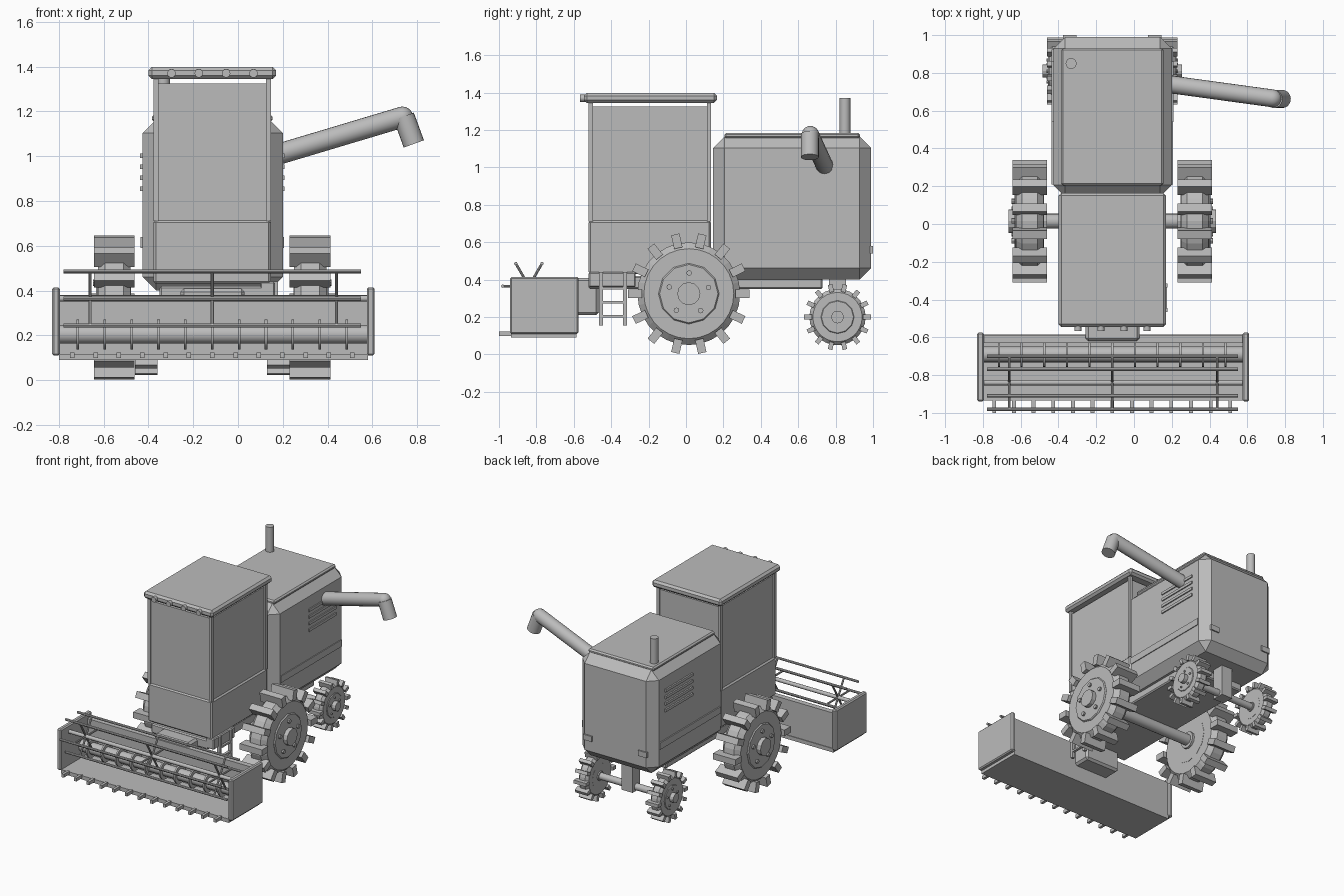
import bpy, math
from mathutils import Vector, Matrix

if "Cube" in bpy.data.objects:
    bpy.data.objects.remove(bpy.data.objects["Cube"])

CX = -0.115  # centre line of the machine
grey = bpy.data.materials.new("plain grey")
grey.diffuse_color = (0.5, 0.5, 0.5, 1)
grey.use_nodes = True
grey.node_tree.nodes["Principled BSDF"].inputs["Base Color"].default_value = grey.diffuse_color


def add(name, verts, faces, smooth=False):
    me = bpy.data.meshes.new(name)
    me.from_pydata(verts, [], faces)
    me.materials.append(grey)
    ob = bpy.data.objects.new(name, me)
    bpy.context.collection.objects.link(ob)
    if smooth:
        bpy.ops.object.select_all(action='DESELECT')
        ob.select_set(True)
        bpy.context.view_layer.objects.active = ob
        bpy.ops.object.shade_smooth_by_angle(angle=math.radians(40))
    return ob


def box(name, x, y, z, bevel=0):
    v = [(a, b, c) for a in x for b in y for c in z]
    f = [(0, 1, 3, 2), (4, 6, 7, 5), (0, 4, 5, 1), (2, 3, 7, 6), (0, 2, 6, 4), (1, 5, 7, 3)]
    ob = add(name, v, f)
    if bevel:
        m = ob.modifiers.new("bevel", 'BEVEL')
        m.width, m.segments = bevel, 1
    return ob


def lathe(name, profile, a, b, n=16, smooth=True, turn=0.0):
    """Turn (distance, radius) points around the axis from a towards b."""
    a, b = Vector(a), Vector(b)
    rot = (b - a).to_track_quat('Z', 'Y').to_matrix().to_4x4()
    mat = Matrix.Translation(a) @ rot
    v, f = [], []
    for d, r in profile:
        for i in range(n):
            t = 2 * math.pi * (i + turn) / n
            v.append(mat @ Vector((r * math.cos(t), r * math.sin(t), d)))
    for k in range(len(profile) - 1):
        for i in range(n):
            j = (i + 1) % n
            f.append((k * n + i, k * n + j, k * n + n + j, k * n + n + i))
    f.append(tuple(reversed(range(n))))
    f.append(tuple(range(len(v) - n, len(v))))
    return add(name, v, f, smooth)


def rod(name, a, b, r, n=16, smooth=True):
    length = (Vector(b) - Vector(a)).length
    return lathe(name, [(0, r), (length, r)], a, b, n, smooth)


def wheel(name, side, off, y, z, r, w, hub_out):
    """Lugged wheel; off is the distance of its middle from the centre line."""
    x, h = CX + side * off, w / 2
    tyre, rim = r * 0.845, r * 0.7
    lathe(name + "_tyre",
          [(-h * .8, rim), (-h * .8, r * .74), (-h * .45, tyre), (h * .45, tyre), (h * .8, r * .74), (h * .8, rim)],
          (x, y, z), (x + side, y, z), 28, False)
    lathe(name + "_disc", [(-h * .82, r * .5), (h * .82, r * .5), (h * .9, r * .48)], (x, y, z), (x + side, y, z), 12, False)
    rod(name + "_hub", (x - side * h, y, z), (x + side * (h + hub_out), y, z), r * .19, 12, False)
    for i in range(5):
        t = math.tau * i / 5 + .3
        by, bz = y + r * .34 * math.cos(t), z + r * .34 * math.sin(t)
        rod(name + "_bolt", (x, by, bz), (x + side * h * 1.05, by, bz), r * .045, 8, False)
    for i in range(14):
        lug = box(name + "_lug", (-h, h), (r * .77, r), (-r * .07, r * .07))
        lug.matrix_world = Matrix.Translation((x, y, z)) @ Matrix.Rotation(math.tau * i / 14, 4, 'X')


# Rear body with lid, side louvres, trim strips and tail lamps
box("body", (-.427, .2), (.144, .99), (.4, 1.165), .062)
box("body_lid", (-.385, .155), (.205, .93), (1.155, 1.185), .01)
for s in (-1, 1):
    x = CX + s * .313
    for i in range(4):
        z = .855 + i * .049
        box("louvre", (x - .01, x + .01), (.54, .86), (z - .01, z + .01))
    box("trim_strip", (x - .008, x + .008), (.21, .925), (.59, .64))
    xl = CX + s * .225
    box("tail_lamp", (xl - .035, xl + .035), (.98, 1), (.54, .58))
rod("exhaust", (-.333, .85, 1.15), (-.333, .85, 1.37), .029)

# Cabin: lower shell, window box, corner posts, roof and roof lamps
box("cabin_base", (-.377, .147), (-.52, .134), (.43, .715), .01)
box("cabin_windows", (-.367, .137), (-.511, .125), (.71, 1.325))
for x in (-.377, .125):
    for y in (-.52, .112):
        box("cabin_post", (x, x + .022), (y, y + .022), (.71, 1.35))
box("cabin_roof", (-.4, .17), (-.545, .165), (1.345, 1.398), .015)
for i in range(4):
    x = -.297 + i * .122
    rod("roof_lamp", (x, -.53, 1.37), (x, -.566, 1.37), .019, 12)

# Chassis, axles and rear axle support
box("chassis", (-.35, .12), (-.52, .73), (.35, .42), .008)
rod("front_axle", (CX - .45, .015, .325), (CX + .45, .015, .325), .04)
rod("rear_axle", (CX - .3, .81, .2), (CX + .3, .81, .2), .025)
box("axle_support", (CX - .045, CX + .045), (.765, .855), (.17, .42))

# Wheels
for s in (-1, 1):
    wheel("front_wheel", s, .437, .015, .325, .325, .182, .022)
    wheel("rear_wheel", s, .295, .81, .2, .178, .1, .025)

# Ladder and step platform
box("ladder_platform", (.1, .165), (-.52, -.27), (.36, .44), .006)
for y in (-.465, -.336):
    box("ladder_rail", (.155, .178), (y, y + .02), (.155, .44))
for z in (.205, .28, .355):
    box("ladder_rung", (.157, .176), (-.46, -.32), (z - .007, z + .007))

# Unloading pipe with elbow and spout
P, Q = (.15, .745, 1.0), (.735, .665, 1.175)
rod("unloading_pipe", P, Q, .047, 20)
ball = [(.047 * math.cos(t), max(.047 * math.sin(t), .001)) for t in [math.pi * (1 - i / 8) for i in range(9)]]
lathe("pipe_elbow", ball, Q, (.79, .662, 1.055), 20)
rod("pipe_spout", (.74, .662, 1.178), (.785, .662, 1.055), .048, 20)

# Feeder housing and header trough
box("feeder", (-.257, .03), (-.62, -.465), (.21, .41), .015)
box("header_floor", (-.8, .58), (-.935, -.585), (.09, .118))
box("header_back", (-.8, .58), (-.63, -.59), (.1, .38))
for x in (-.83, .575):
    box("header_end", (x, x + .035), (-.94, -.575), (.11, .415), .008)
for i in range(13):
    x = -.74 + i * 1.25 / 12
    box("cutter_tooth", (x - .01, x + .01), (-1, -.93), (.1, .124))

# Auger with flights
rod("auger", (-.8, -.69, .205), (.58, -.69, .205), .042, 20)
for i in range(11):
    x = CX + (i - 5) * .12
    rod("auger_flight", (x - .006, -.69, .205), (x + .006, -.69, .205), .067, 20)

# Six-bar reel
RY, RZ = -.84, .365
rod("reel_shaft", (-.8, RY, RZ), (.58, RY, RZ), .014, 12)
for i in range(6):
    t = math.tau * i / 6
    y, z = RY + .14 * math.cos(t), RZ + .14 * math.sin(t)
    rod("reel_bar", (-.778, y, z), (.55, y, z), .009, 8)
    for x in (-.66, CX, .44):
        rod("reel_spoke", (x, RY, RZ), (x, y, z), .007, 8)
